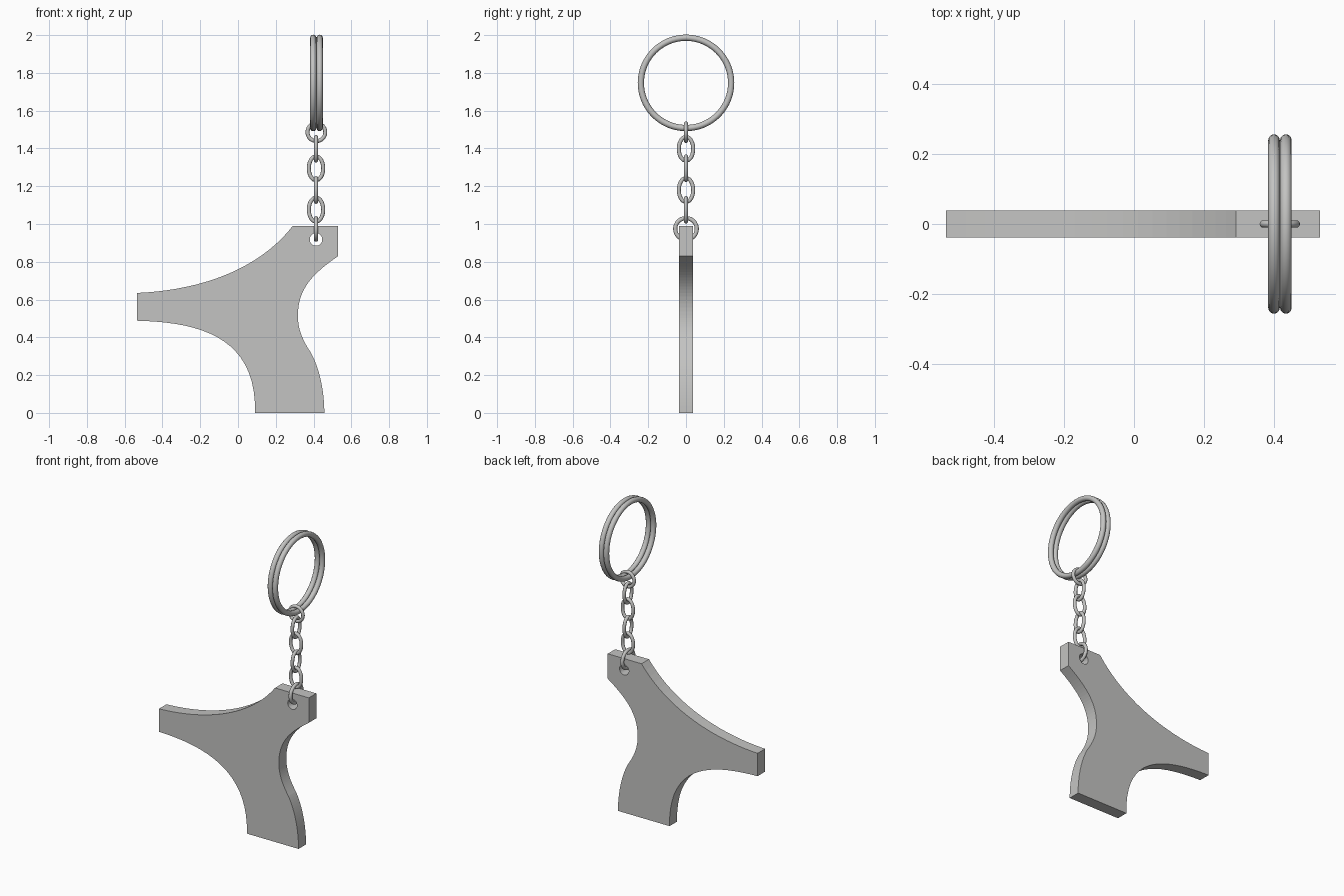
import bpy, bmesh
from math import pi, cos, sin
from mathutils import Vector
from mathutils.geometry import interpolate_bezier

cube = bpy.data.objects.get("Cube")
if cube:
    bpy.data.objects.remove(cube, do_unlink=True)

steel = bpy.data.materials.new("grey metal")
steel.use_nodes = True
GREY = (0.55, 0.55, 0.54, 1)
steel.diffuse_color = GREY
steel.node_tree.nodes["Principled BSDF"].inputs["Base Color"].default_value = GREY

CX = 0.413  # line the chain hangs on


def activate(obj):
    bpy.ops.object.select_all(action='DESELECT')
    obj.select_set(True)
    bpy.context.view_layer.objects.active = obj


def link(name, x, z, half_w, half_h, wire, facing, segments=40):
    """Oval wire loop; facing 'front' lies in XZ, 'side' lies in YZ."""
    sides = 12
    bm = bmesh.new()
    rows = []
    for i in range(segments):
        a = 2 * pi * i / segments
        centre = Vector((half_w * cos(a), 0, half_h * sin(a)))
        out = Vector((half_h * cos(a), 0, half_w * sin(a))).normalized()
        rows.append([bm.verts.new(centre + wire * (out * cos(b) + Vector((0, sin(b), 0))))
                     for b in (2 * pi * j / sides for j in range(sides))])
    for i in range(segments):
        for j in range(sides):
            k, m = (i + 1) % segments, (j + 1) % sides
            bm.faces.new((rows[i][j], rows[k][j], rows[k][m], rows[i][m])).smooth = True
    bmesh.ops.recalc_face_normals(bm, faces=bm.faces)
    mesh = bpy.data.meshes.new(name)
    bm.to_mesh(mesh)
    bm.free()
    mesh.materials.append(steel)
    obj = bpy.data.objects.new(name, mesh)
    obj.location = (x, 0, z)
    if facing == 'side':
        obj.rotation_euler.z = pi / 2
    bpy.context.collection.objects.link(obj)
    return obj


# Flat plate: outline of curved edges, with straight lines between them
edges = [
    [(-0.535, 0.635), (-0.18, 0.65), (0.12, 0.77), (0.29, 0.99)],
    [(0.53, 0.99)],
    [(0.53, 0.83), (0.40, 0.74), (0.317, 0.66), (0.317, 0.515)],
    [(0.317, 0.515), (0.317, 0.44), (0.345, 0.38), (0.385, 0.32)],
    [(0.385, 0.32), (0.43, 0.24), (0.457, 0.12), (0.457, 0)],
    [(0.09, 0), (0.10, 0.40), (-0.2, 0.48), (-0.535, 0.488)],
]
outline = []
for e in edges:
    pts = [Vector((*p, 0)) for p in e]
    if len(pts) == 4:
        pts = interpolate_bezier(*pts, 20)
    outline += [p for p in pts if not outline or (p - outline[-1]).length > 1e-4]
hole = [Vector((CX + 0.033 * cos(2 * pi * i / 32), 0.918 + 0.033 * sin(2 * pi * i / 32), 0))
        for i in range(32)]

curve = bpy.data.curves.new("plate", 'CURVE')
curve.dimensions = '2D'
curve.fill_mode = 'BOTH'
curve.extrude = 0.038
for loop in (outline, hole):
    spline = curve.splines.new('POLY')
    spline.points.add(len(loop) - 1)
    for point, co in zip(spline.points, loop):
        point.co = (co.x, co.y, 0, 1)
    spline.use_cyclic_u = True
curve.materials.append(steel)
plate = bpy.data.objects.new("plate", curve)
plate.rotation_euler.x = pi / 2
bpy.context.collection.objects.link(plate)
activate(plate)
bpy.ops.object.convert(target='MESH')
bpy.ops.object.shade_flat()

# Chain: round loop through the hole, then alternating oval links
link("plate_loop", CX, 0.974, 0.057, 0.057, 0.011, 'side')
for i, z in enumerate((1.076, 1.18, 1.295, 1.398)):
    link(f"chain_link_{i + 1}", CX, z, 0.038, 0.063, 0.0105, 'side' if i % 2 else 'front')
link("ring_loop", CX + 0.002, 1.486, 0.047, 0.047, 0.0105, 'front')

# Split ring: two coils side by side
for side, name in ((-1, "right"), (1, "left")):
    link(f"key_ring_{name}_coil", 0.4155 + side * 0.017, 1.747, 0.239, 0.239, 0.0165, 'side', 80)
